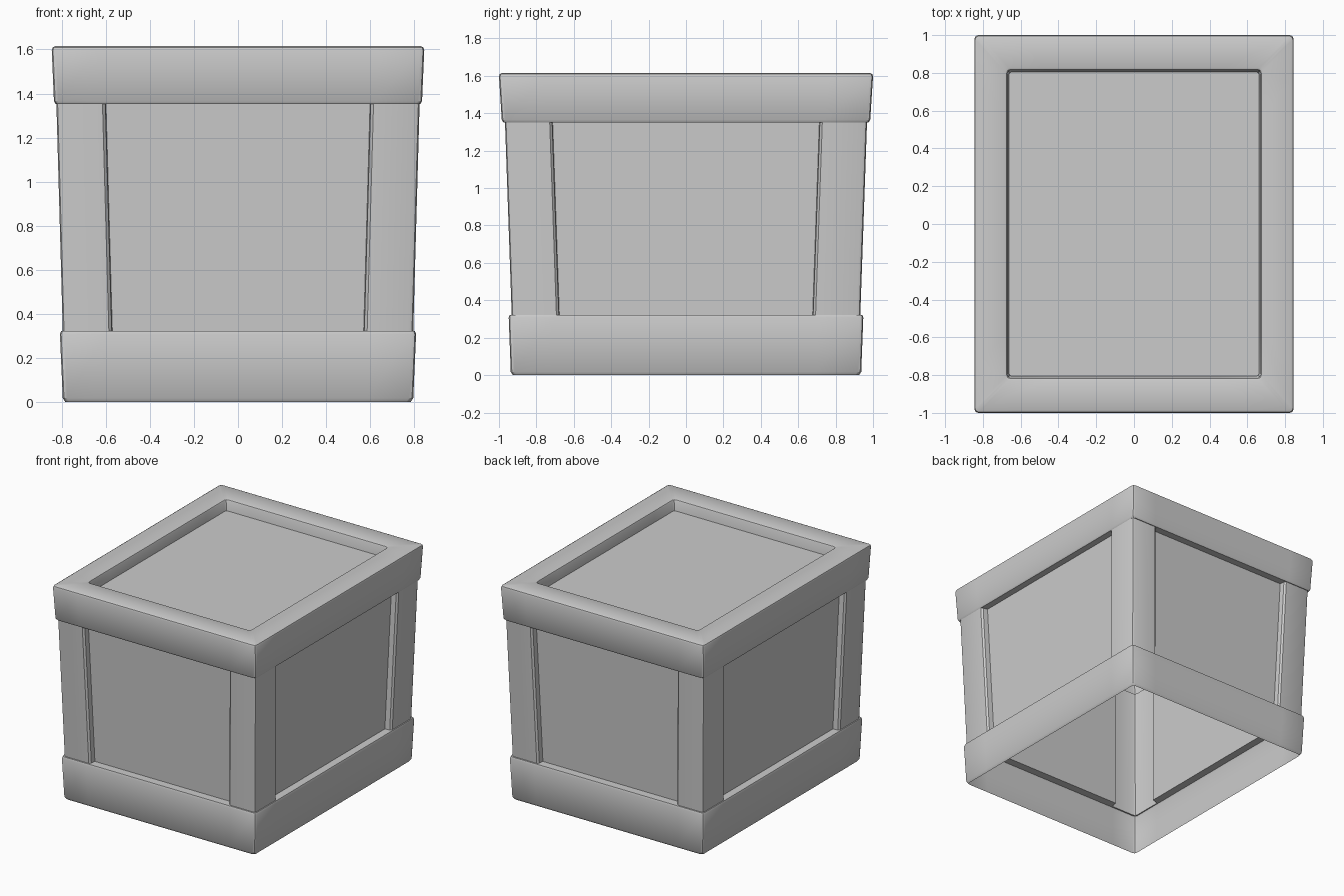
import bpy, bmesh

if "Cube" in bpy.data.objects:
    bpy.data.objects.remove(bpy.data.objects["Cube"])


def section(hx, hy, z, d=0.0, c=0.02):
    """Closed rounded rectangle; each side is set back by d between the corner posts."""
    xi, yi = hx - 0.225, hy - 0.255
    s = min(d, 0.012)
    q = [(hx - d, yi), (hx - s, yi + 0.003), (hx, yi + 0.016),
         (hx, hy - c), (hx - 0.29 * c, hy - 0.29 * c), (hx - c, hy),
         (xi + 0.016, hy), (xi + 0.003, hy - s), (xi, hy - d)]
    r = q[::-1]
    pts = q + [(-x, y) for x, y in r] + [(-x, -y) for x, y in q] + [(x, -y) for x, y in r]
    return [(x, y, z) for x, y in pts]


def loft(name, rings, cap=False):
    """Skin a stack of sections, optionally closing the last one."""
    bm = bmesh.new()
    loops = [[bm.verts.new(p) for p in section(*r)] for r in rings]
    n = len(loops[0])
    for a, b in zip(loops, loops[1:]):
        for i in range(n):
            j = (i + 1) % n
            bm.faces.new((a[i], a[j], b[j], b[i]))
    if cap:
        bm.faces.new(loops[-1])
    me = bpy.data.meshes.new(name)
    bm.to_mesh(me)
    bm.free()
    ob = bpy.data.objects.new(name, me)
    bpy.context.collection.objects.link(ob)
    bpy.context.view_layer.objects.active = ob
    ob.select_set(True)
    bpy.ops.object.shade_smooth_by_angle(angle=0.6)
    ob.select_set(False)
    return ob


DEPTH = 0.05                                   # panel set-back
low = (0.795, 0.932, 0.322, DEPTH, 0.02)       # where body meets base
high = (0.824, 0.968, 1.355, DEPTH, 0.02)      # where body meets lid

# Open-bottomed base band with a bevelled top ledge
loft("base_band", [(0.783, 0.925, 0.0), (0.795, 0.937, 0.018),
                   (0.808, 0.948, 0.308), (0.803, 0.943, 0.322), low])

# Flared body: corner posts with recessed panels between them
loft("body_posts_and_panels", [low, high])

# Lid with rounded rim and sunken top panel
loft("lid", [high, (0.827, 0.977, 1.352), (0.835, 0.985, 1.365),
             (0.845, 1.0, 1.597), (0.841, 0.996, 1.609), (0.829, 0.984, 1.615),
             (0.683, 0.828, 1.615), (0.674, 0.819, 1.611), (0.670, 0.815, 1.602),
             (0.662, 0.805, 1.535, 0.0, 0.015)], cap=True)
